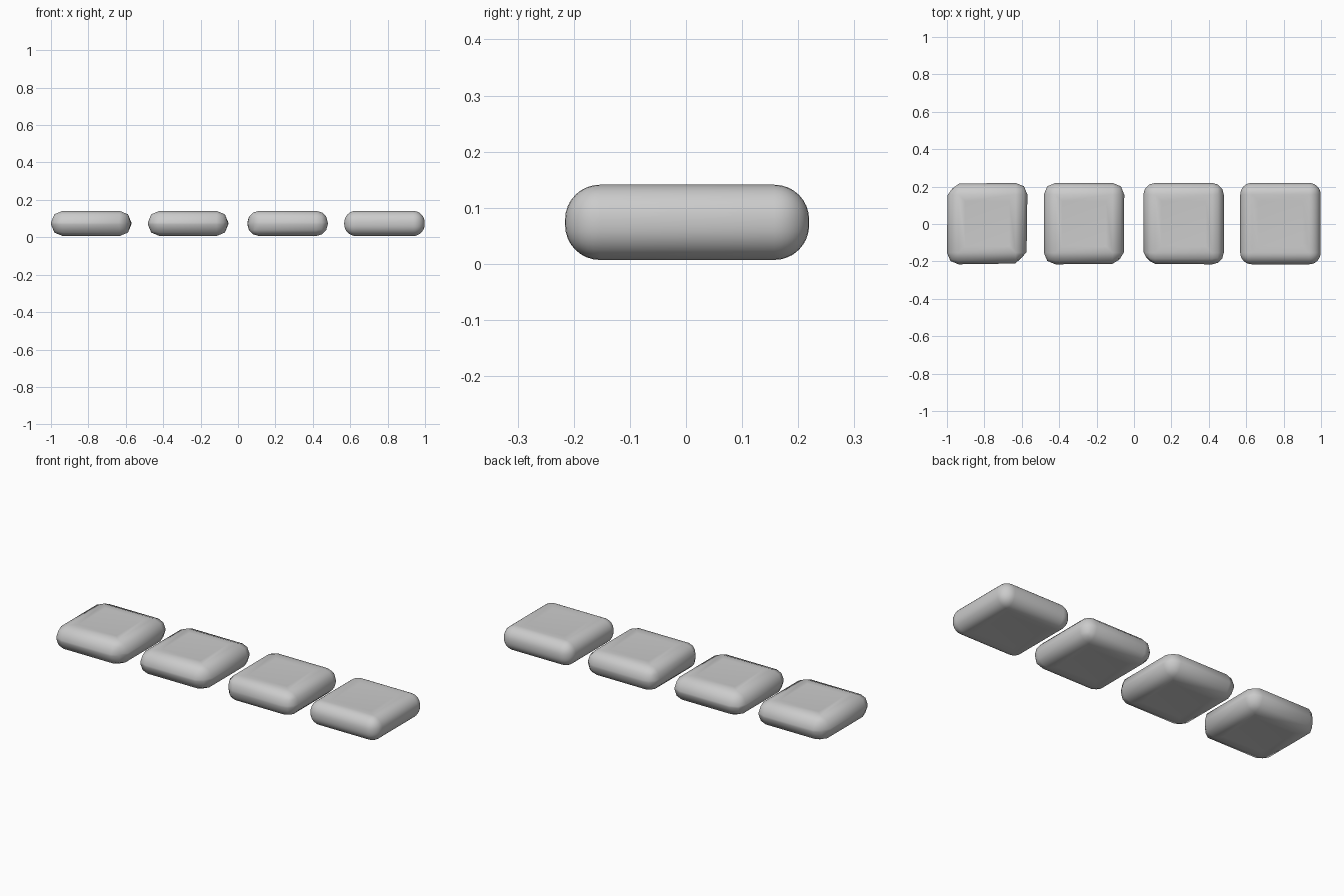
import bpy, bmesh
from mathutils import Vector

if "Cube" in bpy.data.objects:
    bpy.data.objects.remove(bpy.data.objects["Cube"], do_unlink=True)

# Plain grey fabric
GREY = (0.6, 0.6, 0.6, 1)
fabric = bpy.data.materials.new("grey_fabric")
fabric.use_nodes = True
fabric.diffuse_color = GREY
fabric.node_tree.nodes["Principled BSDF"].inputs["Base Color"].default_value = GREY

SIZE = Vector((0.43, 0.435, 0.134))
MID_Z = 0.074
ROUND = 0.062


def cushion(name, x, segments, clipped):
    """Rounded square pad, gently dished above and below."""
    bm = bmesh.new()
    bmesh.ops.create_cube(bm, size=1)
    bmesh.ops.scale(bm, vec=SIZE, verts=bm.verts)
    bmesh.ops.bevel(bm, geom=bm.edges[:], offset=ROUND, segments=segments,
                    profile=0.5, affect='EDGES', clamp_overlap=True)

    # Dish the large faces in two steps
    for side in (1, -1):
        face = max(bm.faces, key=lambda f: f.calc_area() * (f.normal.z * side > 0.9))
        for inset, drop in ((0.05, 0.002), (0.07, 0.002)):
            bmesh.ops.inset_region(bm, faces=[face], thickness=inset)
            for v in face.verts:
                v.co.z -= side * drop

    # Coarser pads have some corners cut a little deeper
    for sx, sy, amount in clipped:
        for v in bm.verts:
            reach = sx * v.co.x + sy * v.co.y - 0.36
            if reach > 0:
                v.co -= Vector((sx, sy, 0)) * min(reach, 0.05) * amount
    bmesh.ops.recalc_face_normals(bm, faces=bm.faces)

    mesh = bpy.data.meshes.new(name)
    bm.to_mesh(mesh)
    bm.free()
    mesh.materials.append(fabric)
    mesh.shade_smooth()
    obj = bpy.data.objects.new(name, mesh)
    obj.location = (x, 0.002, MID_Z)
    bpy.context.collection.objects.link(obj)


# Row of four pads, from coarsest to smoothest
cushion("coarse_cushion", -0.785, 2, [(1, -1, 0.4), (-1, 1, 0.3)])
cushion("plain_cushion", -0.267, 2, [(1, -1, 0.2)])
cushion("soft_cushion", 0.265, 3, [(-1, -1, 0.2)])
cushion("smooth_cushion", 0.783, 8, [])
